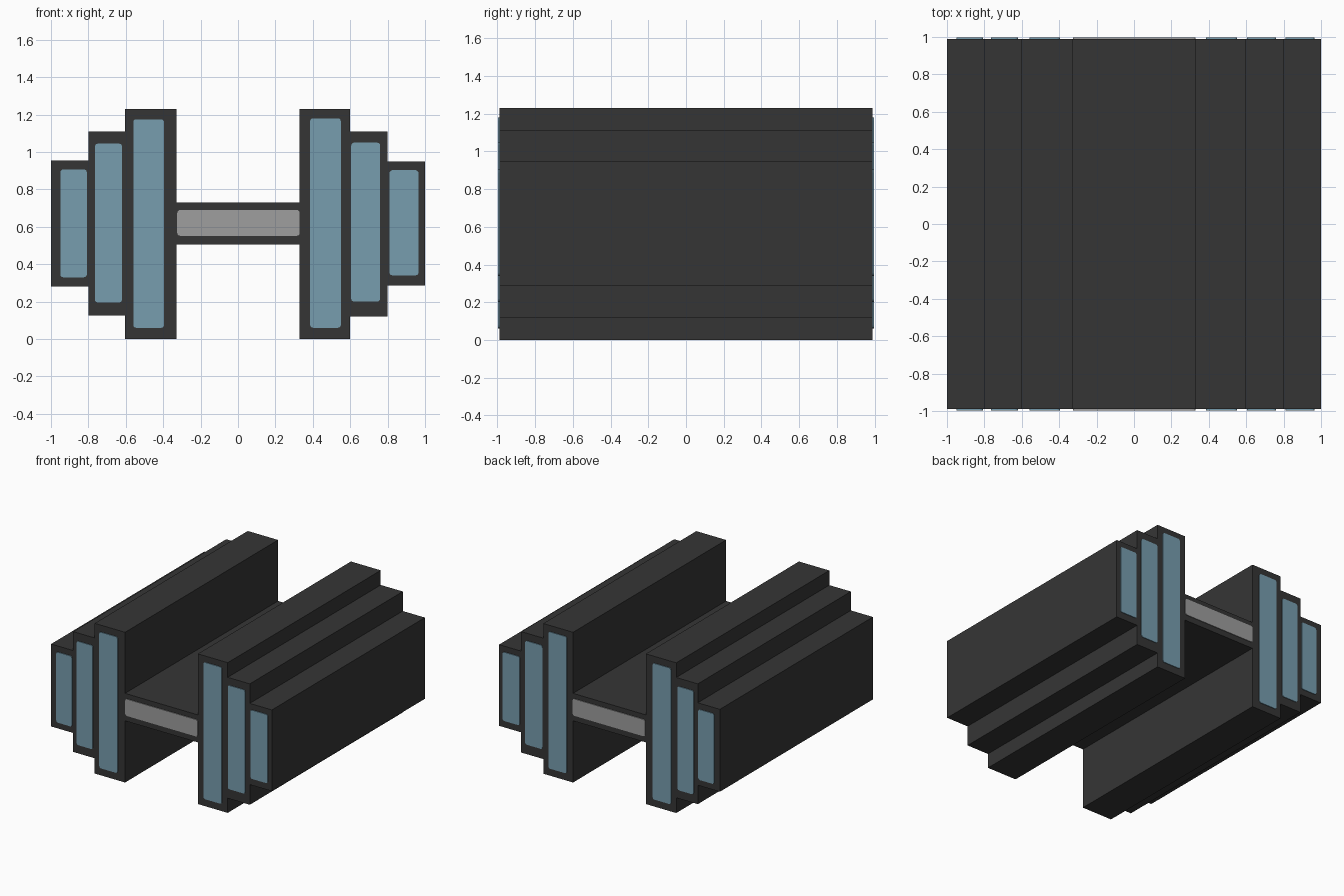
import bpy, bmesh, math

if "Cube" in bpy.data.objects:
    bpy.data.objects.remove(bpy.data.objects["Cube"])

HALF = 0.99      # half depth of the extruded body
PLATE = 0.006    # thickness of the painted panels


def material(name, rgb):
    m = bpy.data.materials.new(name)
    m.diffuse_color = (*rgb, 1.0)
    m.use_nodes = True
    m.node_tree.nodes["Principled BSDF"].inputs["Base Color"].default_value = m.diffuse_color
    return m


DARK = material("charcoal", (0.036, 0.036, 0.036))
BLUE = material("steel blue", (0.184, 0.337, 0.429))
GREY = material("mid grey", (0.342, 0.342, 0.342))


def extrude_profile(name, points, y0, y1, mat):
    """Solid made from an x-z outline extruded from y0 to y1."""
    bm = bmesh.new()
    face = bm.faces.new([bm.verts.new((x, y0, z)) for x, z in points])
    ext = bmesh.ops.extrude_face_region(bm, geom=[face])
    verts = [v for v in ext["geom"] if isinstance(v, bmesh.types.BMVert)]
    bmesh.ops.translate(bm, verts=verts, vec=(0, y1 - y0, 0))
    bmesh.ops.recalc_face_normals(bm, faces=bm.faces)
    mesh = bpy.data.meshes.new(name)
    bm.to_mesh(mesh)
    bm.free()
    mesh.materials.append(mat)
    obj = bpy.data.objects.new(name, mesh)
    bpy.context.collection.objects.link(obj)
    return obj


def rounded_rect(x0, x1, z0, z1, r=0.016, steps=3):
    pts = []
    corners = [(x1 - r, z1 - r), (x0 + r, z1 - r), (x0 + r, z0 + r), (x1 - r, z0 + r)]
    for i, (cx, cz) in enumerate(corners):
        for s in range(steps + 1):
            a = math.pi / 2 * (i + s / steps)
            pts.append((cx + r * math.cos(a), cz + r * math.sin(a)))
    return pts


# Stepped body: one outline of weights and handle, (x0, x1, z0, z1) per step
steps = [
    (-1.0, -0.80, 0.28, 0.955), (-0.80, -0.605, 0.125, 1.11),
    (-0.605, -0.33, 0.0, 1.23), (-0.33, 0.33, 0.505, 0.73),
    (0.33, 0.60, 0.0, 1.23), (0.60, 0.80, 0.12, 1.11),
    (0.80, 1.0, 0.285, 0.95),
]
lower = [(x, s[2]) for s in steps for x in s[:2]]
upper = [(x, s[3]) for s in steps for x in s[:2]]
extrude_profile("dumbbell_body", lower + upper[::-1], -HALF, HALF, DARK)

# Painted panels on the front and back ends
panels = [
    ("left_outer_panel", (-0.95, -0.808, 0.33, 0.907), BLUE),
    ("left_middle_panel", (-0.765, -0.62, 0.195, 1.045), BLUE),
    ("left_inner_panel", (-0.56, -0.395, 0.06, 1.175), BLUE),
    ("handle_panel", (-0.325, 0.33, 0.552, 0.69), GREY),
    ("right_inner_panel", (0.385, 0.55, 0.06, 1.18), BLUE),
    ("right_middle_panel", (0.605, 0.76, 0.20, 1.05), BLUE),
    ("right_outer_panel", (0.81, 0.965, 0.34, 0.903), BLUE),
]
for name, rect, mat in panels:
    for end, side in (("front", -1), ("back", 1)):
        extrude_profile(f"{end}_{name}", rounded_rect(*rect),
                        side * HALF, side * (HALF + PLATE), mat)
